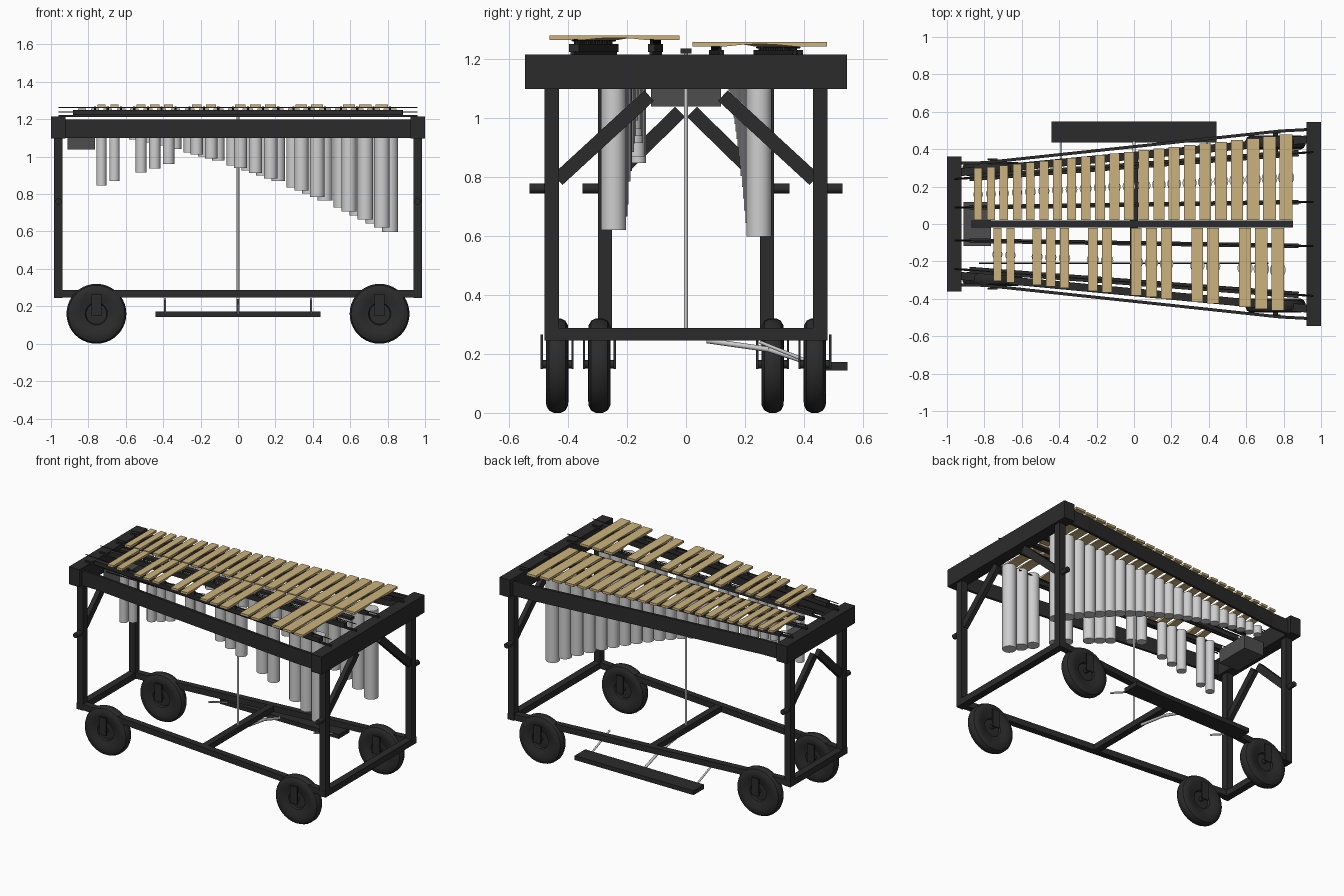
import bpy, bmesh, math
from mathutils import Vector, Matrix

if "Cube" in bpy.data.objects:
    bpy.data.objects.remove(bpy.data.objects["Cube"])


def material(name, rgb):
    m = bpy.data.materials.new(name)
    m.diffuse_color = (*rgb, 1)
    m.use_nodes = True
    m.node_tree.nodes["Principled BSDF"].inputs["Base Color"].default_value = m.diffuse_color
    return m


BLACK = material("frame_black", (0.024, 0.024, 0.024))
GREY = material("motor_grey", (0.075, 0.075, 0.075))
SILVER = material("silver_metal", (0.62, 0.62, 0.63))
GOLD = material("bar_gold", (0.60, 0.45, 0.20))


def finish(name, bm, mat, smooth=False):
    bmesh.ops.recalc_face_normals(bm, faces=bm.faces)
    me = bpy.data.meshes.new(name)
    bm.to_mesh(me)
    bm.free()
    me.materials.append(mat)
    ob = bpy.data.objects.new(name, me)
    bpy.context.collection.objects.link(ob)
    if smooth:
        bpy.ops.object.select_all(action='DESELECT')
        bpy.context.view_layer.objects.active = ob
        ob.select_set(True)
        bpy.ops.object.shade_smooth_by_angle(angle=math.radians(35))
    return ob


def add_box(bm, x0, x1, y0, y1, z0, z1):
    m = Matrix.Translation(((x0 + x1) / 2, (y0 + y1) / 2, (z0 + z1) / 2))
    bmesh.ops.create_cube(bm, size=1, matrix=m @ Matrix.Diagonal((x1 - x0, y1 - y0, z1 - z0, 1)))


def box(name, mat, *ext):
    bm = bmesh.new()
    add_box(bm, *ext)
    return finish(name, bm, mat)


def frame_between(a, b):
    # z runs along the line, x stays level
    d = (b - a).normalized()
    side = Vector((0, 0, 1)).cross(d)
    side = side.normalized() if side.length > 1e-4 else Vector((1, 0, 0))
    up = d.cross(side)
    m = Matrix((side, up, d)).transposed().to_4x4()
    return Matrix.Translation((a + b) / 2) @ m, (b - a).length


def beam(name, a, b, w, h, mat=BLACK):
    m, length = frame_between(Vector(a), Vector(b))
    bm = bmesh.new()
    bmesh.ops.create_cube(bm, size=1, matrix=m @ Matrix.Diagonal((w, h, length, 1)))
    return finish(name, bm, mat)


def add_rod(bm, a, b, r, n):
    m, length = frame_between(Vector(a), Vector(b))
    bmesh.ops.create_cone(bm, cap_ends=True, segments=n, radius1=r, radius2=r, depth=length, matrix=m)


def rod(name, a, b, r, mat=BLACK, n=12):
    bm = bmesh.new()
    add_rod(bm, a, b, r, n)
    return finish(name, bm, mat, True)


def lerp(x, left, right, span=0.955):
    return left + (right - left) * (x + span) / (2 * span)


# ---- end frames: top beam, legs, lower crossbar, braces, knobs
for side, sx, leg_y, beam_y, top_y in (("left", -1, 0.275, 0.36, 0.02), ("right", 1, 0.455, 0.545, 0.125)):
    xs = sorted((sx * 0.922, sx * 1.0))
    lx = sorted((sx * 0.938, sx * 0.984))
    box(side + "_top_beam", BLACK, *xs, -beam_y, beam_y, 1.098, 1.215)
    box(side + "_lower_crossbar", BLACK, *lx, -leg_y - 0.025, leg_y + 0.025, 0.245, 0.287)
    for sy in (-1, 1):
        y = sy * leg_y
        box(side + "_leg", BLACK, *lx, y - 0.024, y + 0.024, 0.25, 1.1)
        top_z = 1.075 if sx > 0 else 1.02
        beam(side + "_brace", (sx * 0.96, sy * (leg_y - 0.02), 0.79), (sx * 0.96, sy * top_y, top_z), 0.03, 0.048)
        rod(side + "_knob", (sx * 0.96, y, 0.76), (sx * 0.96, y + sy * 0.075, 0.76), 0.017)

# ---- long rails, wheels and forks
wheel_profile = [(0.0, 0.012), (0.055, 0.012), (0.06, 0.024), (0.085, 0.03), (0.11, 0.038), (0.135, 0.037),
                 (0.152, 0.028), (0.16, 0.012)]
wheel_profile += [(r, -w) for r, w in reversed(wheel_profile)]
for sy in (-1, 1):
    beam("lower_rail", (-0.95, sy * 0.275, 0.267), (0.95, sy * 0.455, 0.267), 0.042, 0.04)
    path = [(-0.93, 0.325), (-0.8, 0.328), (0.78, 0.497), (0.93, 0.505)]
    bm = bmesh.new()
    rings = []
    for x, y in path:
        rings.append([bm.verts.new((x, sy * (y + dy), z)) for dy, z in
                      ((-0.008, 1.1), (0.008, 1.1), (0.008, 1.198), (-0.008, 1.198))])
    for a, b in zip(rings, rings[1:]):
        for i in range(4):
            bm.faces.new((a[i], a[(i + 1) % 4], b[(i + 1) % 4], b[i]))
    bm.faces.new(rings[0])
    bm.faces.new(rings[-1])
    finish("upper_side_rail", bm, BLACK)
    for x in (-0.757, 0.757):
        y = sy * lerp(x, 0.275, 0.455)
        bm = bmesh.new()
        vs = [bm.verts.new((x + r, y + w, 0.16)) for r, w in wheel_profile]
        es = [bm.edges.new(p) for p in zip(vs, vs[1:])]
        bmesh.ops.spin(bm, geom=vs + es, cent=(x, y, 0.16), axis=(0, 1, 0), angle=math.tau, steps=40)
        bmesh.ops.remove_doubles(bm, verts=bm.verts, dist=0.0005)
        finish("wheel", bm, BLACK, True)
        for s in (-1, 1):
            box("wheel_fork", BLACK, x - 0.026, x + 0.026, y + s * 0.052 - 0.004, y + s * 0.052 + 0.004, 0.148, 0.265)
        rod("wheel_axle", (x, y - 0.055, 0.165), (x, y + 0.055, 0.165), 0.014)
box("middle_crossbar", BLACK, -0.022, 0.022, -0.36, 0.36, 0.248, 0.286)

# ---- pedal with its rods
box("pedal", BLACK, -0.44, 0.44, 0.437, 0.548, 0.143, 0.172)
rod("damper_pole", (0, 0, 0.27), (0, 0, 1.225), 0.007, SILVER)
for i, (a, b) in enumerate((((0, 0.07, 0.245), (0, 0.28, 0.215)), ((0, 0.28, 0.215), (0, 0.45, 0.16)))):
    rod("pedal_link", a, b, 0.009, SILVER)
for x in (-0.39, 0.39):
    rod("pedal_rod", (x, 0.25, 0.24), (x, 0.45, 0.16), 0.006, SILVER)

# ---- motor box and damper
box("motor_box", GREY, -0.912, -0.765, -0.118, 0.118, 1.038, 1.13)
box("damper_bar", BLACK, -0.87, 0.85, -0.018, 0.018, 1.218, 1.235)
rod("drive_shaft", (-0.83, -0.21, 1.17), (0.72, -0.21, 1.17), 0.004)

# ---- bar layout: 22 naturals, with sharps between them in groups of 3 and 2
natural_x = [0.813 - 0.0885 * k + 0.000505 * k * (k - 1) for k in range(22)]
sharp_x = [(natural_x[k] + natural_x[k + 1]) / 2 for k in range(21) if k % 7 not in (3, 6)]


def tone_bars(name, xs, sy, z, y_left, y_right):
    # underside of each bar is hollowed in the middle
    bm = bmesh.new()
    for x in xs:
        y0, y1 = 0.022, lerp(x, y_left, y_right, 0.82)
        w = lerp(x, 0.021, 0.035, 0.82)
        prof = [(0, 0), (0.25, 0), (0.38, 0.006), (0.5, 0.008), (0.62, 0.006), (0.75, 0), (1, 0), (1, 0.015), (0, 0.015)]
        ring = [[bm.verts.new((x + s * w, sy * (y0 + (y1 - y0) * t), z + h)) for t, h in prof] for s in (-1, 1)]
        n = len(prof)
        for i in range(n):
            j = (i + 1) % n
            bm.faces.new((ring[0][i], ring[0][j], ring[1][j], ring[1][i]))
        bm.faces.new(ring[0])
        bm.faces.new(ring[1])
    finish(name, bm, GOLD)


def tubes(name, xs, sy, bottom):
    bm = bmesh.new()
    for x in xs:
        y = sy * (0.203 + 0.055 * x)
        add_rod(bm, (x, y, bottom(x)), (x, y, 1.19), lerp(x, 0.026, 0.043, 0.82), 24)
    finish(name, bm, SILVER, True)


def tube_bottom(x):
    return 0.945 - 0.33 * x - 0.12 * x * x


def sharp_bottom(x):
    # the smallest sharp tubes grow longer again
    return tube_bottom(x) if x > -0.33 else 1.09 + 0.32 * x - 0.01


tone_bars("natural_bars", natural_x, 1, 1.242, 0.30, 0.478)
tone_bars("sharp_bars", sharp_x, -1, 1.263, 0.295, 0.468)
tubes("natural_resonators", natural_x, 1, tube_bottom)
tubes("sharp_resonators", sharp_x, -1, sharp_bottom)

# ---- bar supports with pegs and cord
for name, sy, z0, z1, zc in (("natural", 1, 1.212, 1.229, 1.238), ("sharp", -1, 1.222, 1.25, 1.262)):
    for part, ya, yb, w in (("outer", 0.24, 0.385, 0.034), ("inner", 0.088, 0.118, 0.024)):
        p = [(x, sy * lerp(x, ya, yb), (z0 + z1) / 2) for x in (-0.88, 0.88)]
        beam(f"{name}_{part}_support", *p, w, z1 - z0)
        beam(f"{name}_{part}_support_rod", (-0.96, sy * ya, 1.218), (0.96, sy * yb, 1.218), 0.012, 0.012)
        rod(f"{name}_{part}_cord", (-0.96, sy * ya, zc), (0.96, sy * yb, zc), 0.003, n=6)
        bm = bmesh.new()
        for a, b in zip(natural_x, natural_x[1:]):
            # naturals: pegs in the gaps; sharps: pegs under the naturals' positions
            x = (a + b) / 2 if sy > 0 else a
            y = sy * lerp(x, ya, yb)
            add_rod(bm, (x, y, z1 - 0.003), (x, y, zc + 0.005), 0.006, 8)
        finish(f"{name}_{part}_pegs", bm, BLACK, True)
